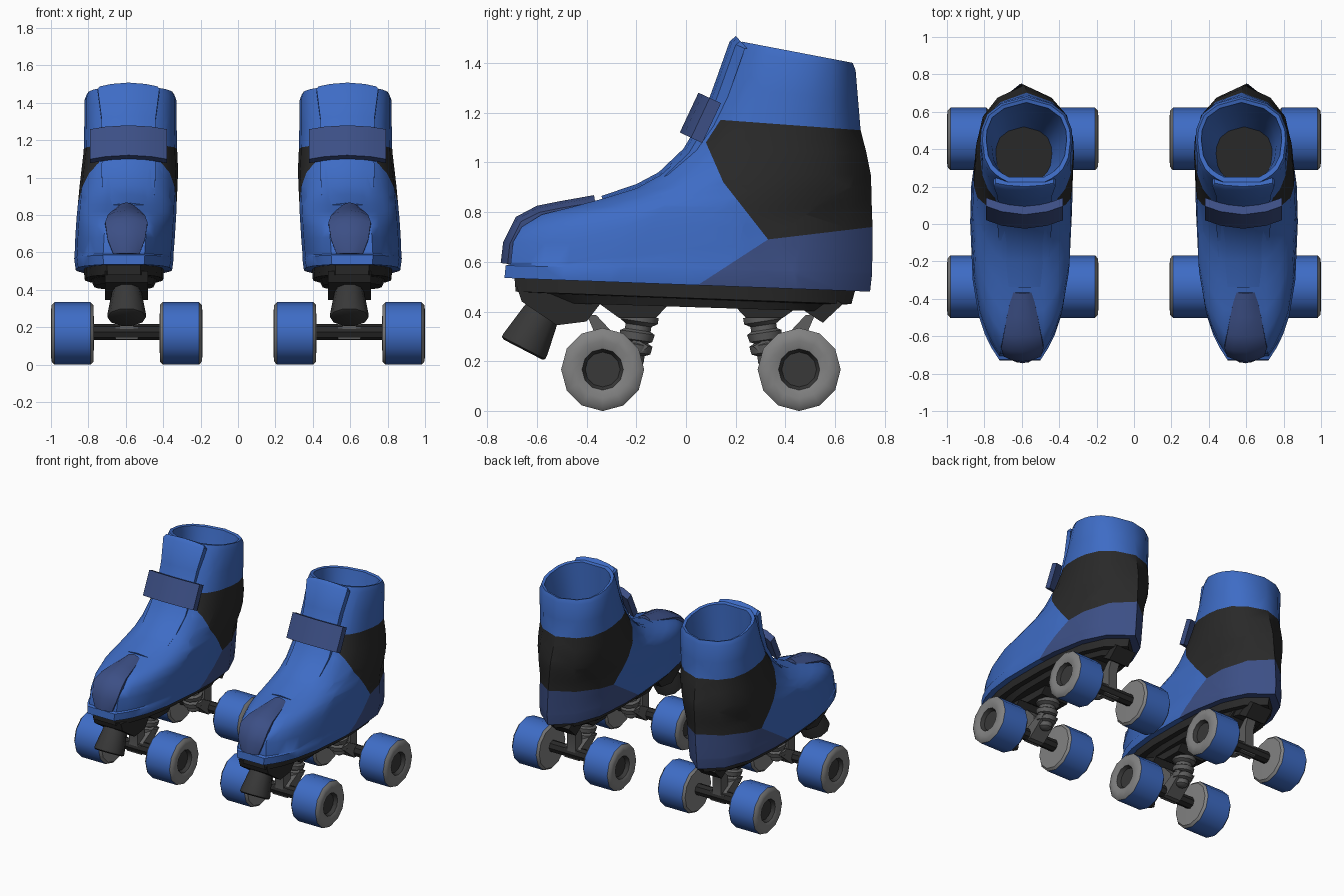
import bpy, bmesh, math
from mathutils import Vector

if "Cube" in bpy.data.objects:
    bpy.data.objects.remove(bpy.data.objects["Cube"])


def mat(name, r, g, b):
    m = bpy.data.materials.new(name)
    m.diffuse_color = (r, g, b, 1)
    m.use_nodes = True
    m.node_tree.nodes["Principled BSDF"].inputs["Base Color"].default_value = m.diffuse_color
    return m


BLUE = mat("boot blue", 0.048, 0.15, 0.56)
NAVY = mat("navy trim", 0.045, 0.078, 0.235)
BLACK = mat("black", 0.022, 0.022, 0.022)
GREY = mat("wheel grey", 0.22, 0.22, 0.22)
METAL = mat("truck metal", 0.11, 0.11, 0.11)
HUB = mat("dark hub", 0.04, 0.04, 0.04)
CX = 0.595  # centre of one skate; every part is mirrored across x = 0


def finish(name, bm, mats, angle=40, flip=False):
    bmesh.ops.recalc_face_normals(bm, faces=bm.faces)
    if flip:
        bmesh.ops.reverse_faces(bm, faces=bm.faces)
    me = bpy.data.meshes.new(name)
    bm.to_mesh(me)
    bm.free()
    for m in mats:
        me.materials.append(m)
    ob = bpy.data.objects.new(name, me)
    bpy.context.collection.objects.link(ob)
    bpy.ops.object.select_all(action='DESELECT')
    ob.select_set(True)
    bpy.context.view_layer.objects.active = ob
    bpy.ops.object.shade_smooth_by_angle(angle=math.radians(angle))
    ob.modifiers.new("other_skate", 'MIRROR').use_axis = (True, False, False)
    return ob


def loft(rings, bands=None, caps=(0, 0)):
    """Skin closed rings; bands = material index per band, caps = index or None."""
    bm = bmesh.new()
    vs = [[bm.verts.new(p) for p in r] for r in rings]
    n = len(vs[0])
    for k in range(len(vs) - 1):
        for i in range(n):
            j = (i + 1) % n
            f = bm.faces.new((vs[k][i], vs[k][j], vs[k + 1][j], vs[k + 1][i]))
            f.material_index = bands[k] if bands else 0
    for ring, c in ((vs[0], caps[0]), (vs[-1], caps[1])):
        if c is not None:
            bm.faces.new(ring).material_index = c
    return bm


def prism(name, pts, half, m, flip_y):
    rings = [[(x, flip_y(y), z) for y, z in pts] for x in (CX - half, CX + half)]
    finish(name, loft(rings), [m], 30)


def lathe(name, origin, axis, profile, n, mats, bands=None, caps=(0, 0)):
    q = Vector(axis).to_track_quat('Z', 'Y')
    rings = [[Vector(origin) + q @ Vector((r * math.cos(a), r * math.sin(a), h))
              for a in [2 * math.pi * i / n for i in range(n)]] for r, h in profile]
    finish(name, loft(rings, bands, caps), mats)


# plan outline of the foot: fraction of length, fraction of half width
PLAN = [(0, .42), (.045, .58), (.09, .7), (.16, .83), (.29, .95), (.5, 1), (.63, .98),
        (.8, .85), (.92, .55)]


def ring(zf, zb, f, b, w):
    cx = 0.61 - 0.035 * min(1, max(0, (zf - 0.6) / 0.5))

    def pt(u, s):
        return (cx + s * w, f + u * (b - f), zf + u * (zb - zf))
    return ([pt(u, s) for u, s in PLAN] + [pt(1, 0)] +
            [pt(u, -s) for u, s in reversed(PLAN)])


# boot upper: rings of front z, back z, front y, back y, half width
boot = loft([ring(*r) for r in [
    (.535, .48, -.73, .74, .258), (.585, .55, -.725, .748, .266), (.592, .56, -.705, .748, .264),
    (.68, .66, -.695, .75, .266), (.74, .74, -.66, .75, .266), (.79, .79, -.58, .748, .266),
    (.82, .82, -.46, .747, .265), (.855, .86, -.33, .746, .264), (.895, .90, -.2, .745, .263),
    (.95, .95, -.1, .743, .262), (1.05, 1.04, .01, .725, .258), (1.15, 1.13, .08, .702, .25),
    (1.3, 1.25, .15, .692, .247), (1.45, 1.37, .21, .682, .247), (1.485, 1.40, .225, .67, .235),
    (1.48, 1.395, .25, .65, .215)]], caps=(0, None))

# cut the heel panel outlines into the boot, then colour by side of each line
A, B, C, D, E, F = [((0.08, 1.175), (0.69, 1.13)), ((0.08, 1.08), (0.15, 0.92)),
                    ((0.15, 0.92), (0.33, 0.69)), ((0.33, 0.69), (0.75, 0.74)),
                    ((0.13, 0.56), (0.33, 0.69)), ((0.08, 1.08), (0.145, 1.18))]


def above(line, y, z):
    (y0, z0), (y1, z1) = line
    return (y1 - y0) * (z - z0) - (z1 - z0) * (y - y0) > 0


for (y0, z0), (y1, z1) in (A, B, C, D, E, F):
    bmesh.ops.bisect_plane(boot, geom=boot.verts[:] + boot.edges[:] + boot.faces[:],
                           plane_co=(0, y0, z0), plane_no=(0, z0 - z1, y1 - y0))
for face in boot.faces:
    c = face.calc_center_median()
    y, z = c.y, c.z
    if not above(D, y, z) and not above(E, y, z):
        face.material_index = 1
    elif (above(D, y, z) and not above(A, y, z) and above(B, y, z)
          and above(C, y, z) and not above(F, y, z)):
        face.material_index = 2
finish("boot", boot, [BLUE, NAVY, BLACK])

# inside of the boot, tapering down to a dark floor
lining = loft([ring(*r) for r in [(1.48, 1.395, .25, .65, .215), (1.2, 1.15, .24, .6, .185),
                                  (.9, .9, .23, .52, .15)]], caps=(None, 1))
finish("boot_lining", lining, [BLUE, BLACK], flip=True)

# stepped sole plate
sole = loft([ring(*r) for r in [(.54, .485, -.69, .68, .215), (.48, .43, -.685, .665, .21),
                                (.475, .428, -.6, .62, .175), (.435, .4, -.52, .58, .16)]])
finish("sole_plate", sole, [BLACK], 30)


def strip(name, path, sag, thick, m, cx):
    """Curved band following a side path of (y, z, half width)."""
    rings = []
    for i, (y, z, hw) in enumerate(path):
        a, b = path[max(i - 1, 0)], path[min(i + 1, len(path) - 1)]
        t = Vector((b[0] - a[0], b[1] - a[1])).normalized()
        nrm = Vector((t.y, -t.x))  # points into the boot

        def pt(s, d):
            o = nrm * (sag * s * s + d)
            return (cx + s * hw, y + o.x, z + o.y)
        ss = (-1, -.6, 0, .6, 1)
        rings.append([pt(s, 0) for s in ss] + [pt(s, thick) for s in reversed(ss)])
    finish(name, loft(rings), [m])


# toe cap, tongue and ankle strap
strip("toe_cap", [(-.745, .595, .07), (-.735, .68, .1), (-.685, .78, .113), (-.6, .825, .1),
                  (-.5, .845, .082), (-.37, .868, .055)], .028, .045, NAVY, .597)
strip("tongue", [(-.34, .865, .13), (-.2, .912, .135), (-.11, .96, .14), (-.01, 1.055, .145),
                 (.065, 1.18, .14), (.12, 1.33, .145), (.175, 1.485, .165), (.2, 1.508, .155)],
      .028, .04, BLUE, .585)
strip("ankle_strap", [(-.025, 1.12, .205), (.05, 1.28, .205)], .05, .05, NAVY, .585)

# toe stop and its bracket
prism("toe_stop_bracket", [(-.68, .5), (-.66, .44), (-.52, .345), (-.4, .36), (-.33, .45)],
      .115, BLACK, lambda y: y)
lathe("toe_stop", (CX, -.585, .385), (0, -.07, -.135),
      [(.075, -.02), (.08, 0), (.103, .13), (.103, .148), (.092, .155)], 10, [HUB])
prism("heel_bracket", [(.45, .42), (.55, .355), (.63, .43), (.6, .45)], .08, BLACK, lambda y: y)

# trucks, rear one reversed
for end, fy in (("front", lambda y: y), ("rear", lambda y: 0.12 - y)):
    prism(end + "_truck_mount", [(-.36, .44), (-.06, .44), (-.12, .375), (-.27, .375)],
          .11, BLACK, fy)
    top, low = fy(-.185), fy(-.215)
    lathe(end + "_cushion_stack", (CX, top, .385), (0, low - top, -.2),
          [(.08, 0), (.08, .025), (.055, .04), (.055, .06), (.074, .07), (.068, .1), (.05, .108),
           (.072, .118), (.068, .15), (.045, .16), (.045, .19), (.025, .205)], 10, [METAL])
    prism(end + "_pivot_arm", [(-.4, .39), (-.36, .385), (-.29, .31), (-.29, .18), (-.37, .18),
                               (-.37, .32)], .035, METAL, fy)
    prism(end + "_hanger", [(-.37, .2), (-.2, .29), (-.15, .26), (-.3, .135), (-.36, .135)],
          .06, METAL, fy)
    ay = fy(-.335)
    lathe(end + "_axle", (CX, ay, .175), (1, 0, 0), [(.042, -.2), (.042, .2)], 8, [BLACK])
    # wheels, hub recess facing away from the boot
    for label, s in (("inner", -1), ("outer", 1)):
        lathe(f"{end}_{label}_wheel", (CX + s * .29, ay, .167), (s, 0, 0),
              [(.07, .08), (.083, .105), (.115, .115), (.15, .112), (.167, .097),
               (.167, -.097), (.152, -.112), (.05, -.115)], 12, [BLUE, GREY, HUB],
              [2, 1, 1, 1, 0, 1, 1], (2, 1))
